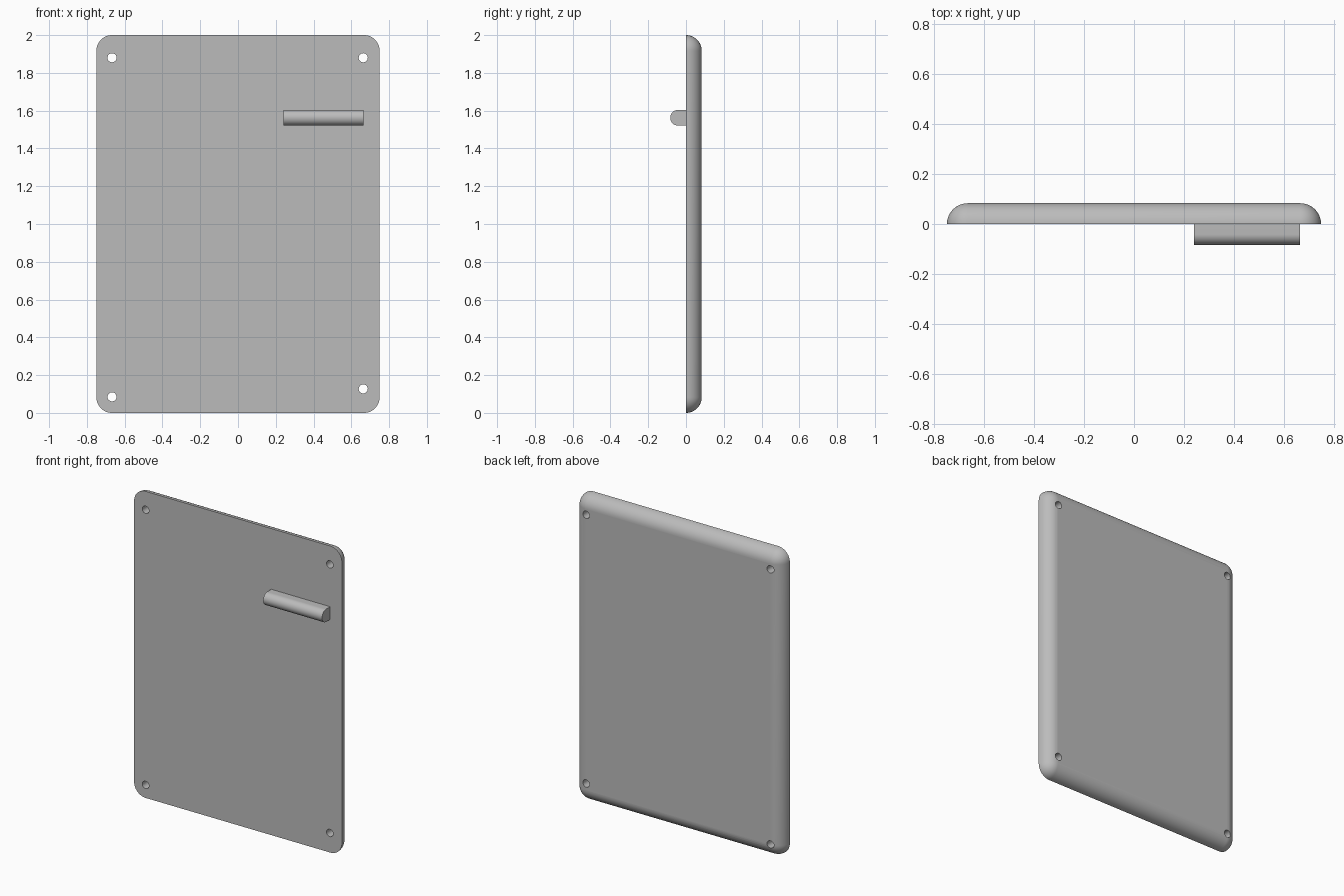
import bpy, bmesh, math
from mathutils import Matrix, Vector

cube = bpy.data.objects.get("Cube")
if cube:
    bpy.data.objects.remove(cube, do_unlink=True)

HALF_W, HEIGHT, R = 0.75, 2.0, 1 / 12
STEPS = 12

grey = bpy.data.materials.new("plain grey")
grey.use_nodes = True
colour = (0.5, 0.5, 0.5, 1)
grey.diffuse_color = colour
grey.node_tree.nodes["Principled BSDF"].inputs["Base Color"].default_value = colour


def make_object(name, bm):
    bmesh.ops.remove_doubles(bm, verts=bm.verts[:], dist=1e-5)
    bmesh.ops.recalc_face_normals(bm, faces=bm.faces[:])
    mesh = bpy.data.meshes.new(name)
    bm.to_mesh(mesh)
    bm.free()
    mesh.materials.append(grey)
    obj = bpy.data.objects.new(name, mesh)
    bpy.context.collection.objects.link(obj)
    return obj


def smooth(obj):
    bpy.ops.object.select_all(action='DESELECT')
    obj.select_set(True)
    bpy.context.view_layer.objects.active = obj
    bpy.ops.object.shade_smooth_by_angle(angle=math.radians(35))
    # keep the broad flat sides truly flat
    for face in obj.data.polygons:
        if abs(face.normal.y) > 0.9999:
            face.use_smooth = False


def bridge(bm, rings):
    for a, b in zip(rings, rings[1:]):
        for i in range(len(a)):
            j = (i + 1) % len(a)
            bm.faces.new((a[i], a[j], b[j], b[i]))


# Panel: rounded outline, with a quarter-round edge toward the back
bm = bmesh.new()
corners = [(HALF_W - R, HEIGHT - R), (R - HALF_W, HEIGHT - R),
           (R - HALF_W, R), (HALF_W - R, R)]
rings = []
for s in range(STEPS):
    tilt = math.pi / 2 * s / STEPS
    radius, y = R * math.cos(tilt), R * math.sin(tilt)
    ring = []
    for c, (cx, cz) in enumerate(corners):
        for k in range(STEPS + 1):
            a = math.pi / 2 * (c + k / STEPS)
            ring.append(bm.verts.new((cx + radius * math.cos(a), y,
                                      cz + radius * math.sin(a))))
    rings.append(ring)
bridge(bm, rings)
bm.faces.new(rings[0])
# last ring closes onto the four corners of the back face
tips = [bm.verts.new((x, R, z)) for x, z in corners]
last, n = rings[-1], STEPS + 1
for c in range(4):
    for k in range(STEPS):
        bm.faces.new((last[c * n + k], last[c * n + k + 1], tips[c]))
    bm.faces.new((last[c * n + STEPS], last[(c + 1) * n % len(last)],
                  tips[(c + 1) % 4], tips[c]))
bm.faces.new(tips)
panel = make_object("panel", bm)

# Four mounting holes; the lower one on the left side sits a little higher
bm = bmesh.new()
for x, z in [(-0.667, 1.88), (0.663, 1.88), (-0.667, 0.085), (0.663, 0.127)]:
    bmesh.ops.create_cone(bm, cap_ends=True, segments=32, radius1=0.024,
                          radius2=0.024, depth=0.4,
                          matrix=Matrix.Translation((x, 0.04, z))
                          @ Matrix.Rotation(math.pi / 2, 4, 'X'))
cutter = make_object("hole_cutter", bm)
cutter.hide_render = True
mod = panel.modifiers.new("holes", 'BOOLEAN')
mod.operation, mod.solver, mod.object = 'DIFFERENCE', 'EXACT', cutter
bpy.context.view_layer.objects.active = panel
bpy.ops.object.modifier_apply(modifier="holes")
bpy.data.objects.remove(cutter, do_unlink=True)
smooth(panel)

# Handle: bar with a half-round front
bm = bmesh.new()
r, mid = R / 2, 1.5625
profile = [(0, mid + r)]
for k in range(2 * STEPS + 1):
    a = math.pi * k / (2 * STEPS)
    profile.append((-r - r * math.sin(a), mid + r * math.cos(a)))
profile.append((0, mid - r))
end = bm.faces.new([bm.verts.new((0.24, y, z)) for y, z in profile])
out = bmesh.ops.extrude_face_region(bm, geom=[end])
bmesh.ops.translate(bm, vec=Vector((0.425, 0, 0)),
                    verts=[v for v in out["geom"] if isinstance(v, bmesh.types.BMVert)])
smooth(make_object("handle_bar", bm))
